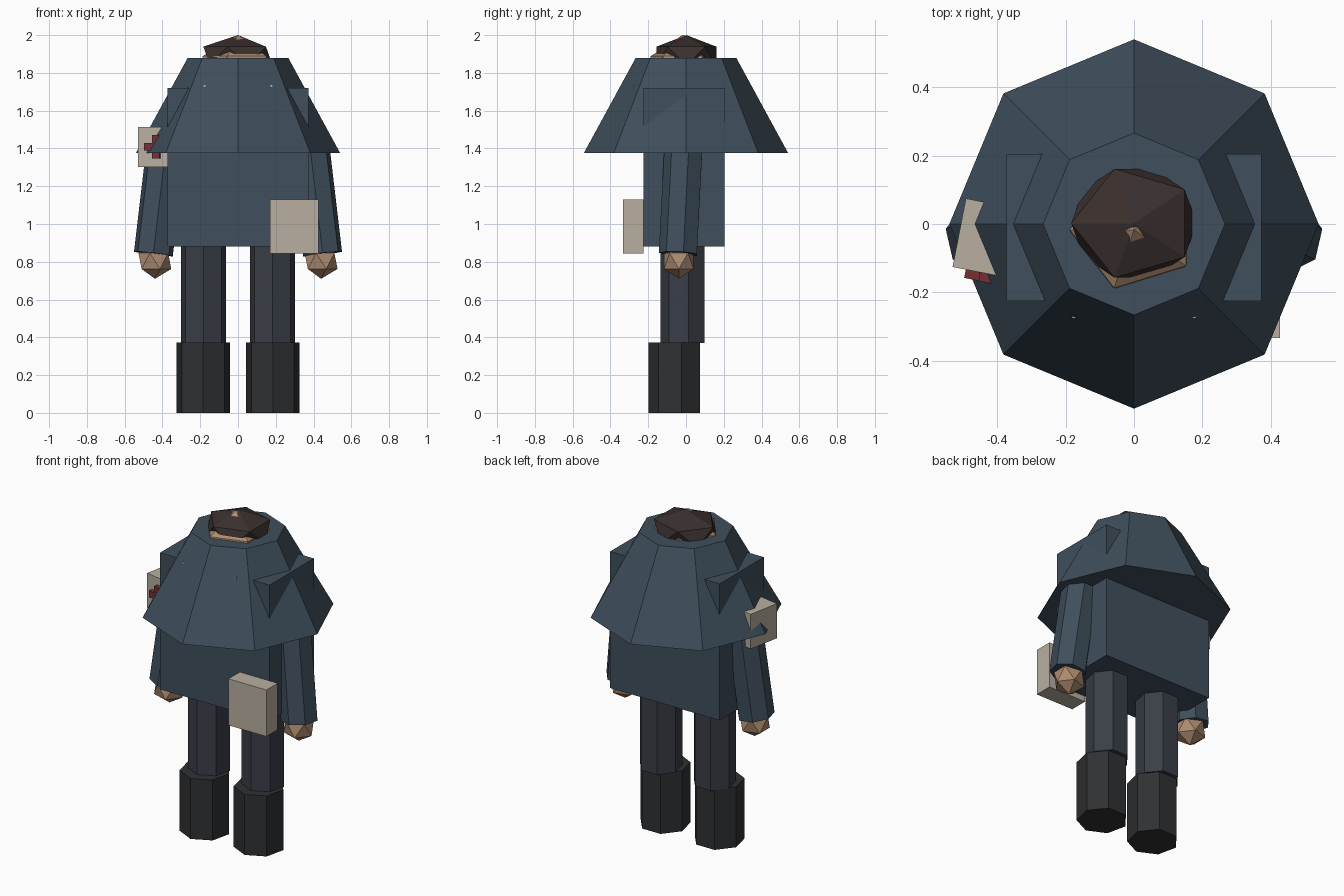
import bpy, bmesh
from math import pi, radians
from mathutils import Matrix, Vector

if "Cube" in bpy.data.objects:
    bpy.data.objects.remove(bpy.data.objects["Cube"])


def material(name, rgb):
    m = bpy.data.materials.new(name)
    m.diffuse_color = (*rgb, 1)
    m.use_nodes = True
    m.node_tree.nodes["Principled BSDF"].inputs["Base Color"].default_value = m.diffuse_color
    return m


COAT = material("coat_cloth", (0.05, 0.078, 0.108))
TROUSER = material("trouser_cloth", (0.042, 0.048, 0.063))
LEATHER = material("boot_leather", (0.028, 0.030, 0.033))
SKIN = material("skin", (0.42, 0.26, 0.16))
HAIR = material("hair", (0.042, 0.030, 0.027))
CANVAS = material("canvas", (0.48, 0.43, 0.35))
RED = material("red_cloth", (0.18, 0.03, 0.036))
TURN = Matrix.Rotation(pi, 4, 'Z')


def finish(name, bm, mat):
    me = bpy.data.meshes.new(name)
    bm.to_mesh(me)
    bm.free()
    me.materials.append(mat)
    ob = bpy.data.objects.new(name, me)
    bpy.context.collection.objects.link(ob)
    return ob


def tube(name, bottom, top, r1, r2, sides, mat):
    """Capped prism or frustum between two points, one corner facing -y."""
    a, b = Vector(bottom), Vector(top)
    d = b - a
    rot = Vector((0, 0, 1)).rotation_difference(d).to_matrix().to_4x4()
    bm = bmesh.new()
    bmesh.ops.create_cone(bm, cap_ends=True, segments=sides, radius1=r1, radius2=r2,
                          depth=d.length,
                          matrix=Matrix.Translation((a + b) / 2) @ rot @ TURN)
    return finish(name, bm, mat)


def ball(name, centre, radii, mat):
    """Twenty-faced faceted ball."""
    bm = bmesh.new()
    bmesh.ops.create_icosphere(bm, subdivisions=1, radius=1,
                               matrix=Matrix.Translation(centre) @ Matrix.Diagonal((*radii, 1)) @ TURN)
    return finish(name, bm, mat)


def box(name, centre, size, mat, frame=Matrix()):
    bm = bmesh.new()
    bmesh.ops.create_cube(bm, size=1,
                          matrix=frame @ Matrix.Translation(centre) @ Matrix.Diagonal((*size, 1)))
    return finish(name, bm, mat)


# Limbs, in pairs
for side, s in (("left", 1), ("right", -1)):
    tube(f"{side}_boot", (s * 0.184, -0.055, 0), (s * 0.184, -0.055, 0.372), 0.144, 0.144, 7, LEATHER)
    tube(f"{side}_leg", (s * 0.183, -0.013, 0.37), (s * 0.183, -0.013, 0.95), 0.123, 0.123, 7, TROUSER)
    tube(f"{side}_sleeve", (s * 0.448, -0.038, 0.842), (s * 0.375, -0.006, 1.46), 0.106, 0.106, 7, COAT)
    ball(f"{side}_hand", (s * 0.44, -0.038, 0.804), (0.097, 0.092, 0.094), SKIN)
    # Clasp only just showing through the cape
    box(f"{side}_clasp", (s * 0.176, -0.262, 1.73), (0.012, 0.03, 0.012), CANVAS)

# Coat body and cape
box("coat", (0, -0.01, 1.3), (0.745, 0.43, 0.84), COAT)
tube("cape", (0, 0, 1.377), (0, 0, 1.88), 0.54, 0.266, 8, COAT)

# Head and hair
ball("head", (0, -0.017, 1.796), (0.21, 0.2, 0.206), SKIN)
ball("hair", (0, 0.002, 1.889), (0.205, 0.187, 0.111), HAIR)

# Satchel at the hip
box("satchel", (0.298, -0.279, 0.988), (0.258, 0.11, 0.286), CANVAS)

# Armband with cross, turned slightly outwards
band = Matrix.Translation((-0.411, -0.045, 1.408)) @ Matrix.Rotation(radians(-11), 4, 'Z')
box("armband", (0, 0, 0), (0.204, 0.204, 0.213), CANVAS, band)
box("cross_upright", (0, -0.108, 0), (0.04, 0.04, 0.125), RED, band)
box("cross_bar", (0, -0.108, 0), (0.125, 0.038, 0.04), RED, band)
